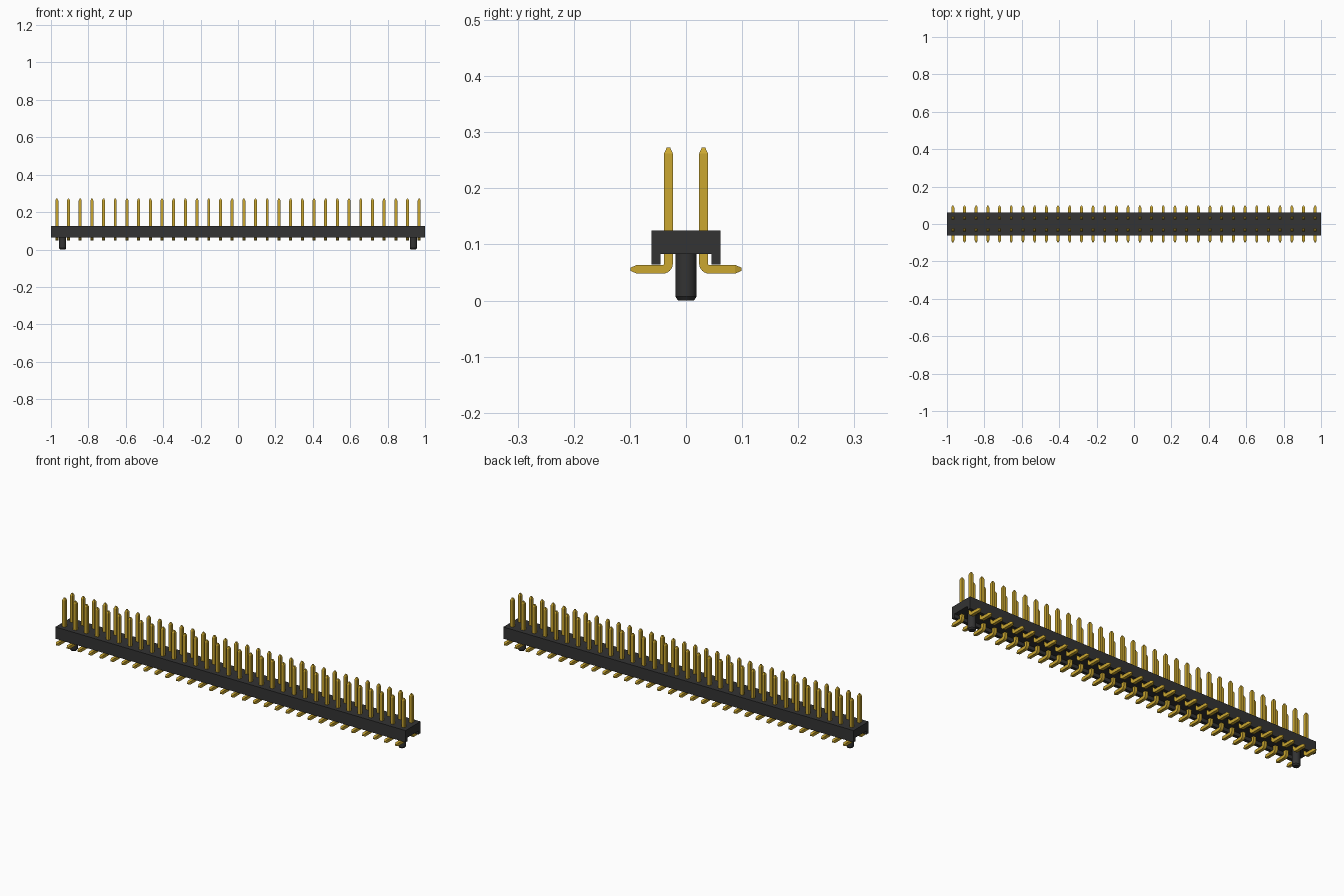
import bpy
import bmesh
import math

cube = bpy.data.objects.get("Cube")
if cube:
    bpy.data.objects.remove(cube, do_unlink=True)

COLUMNS = 32
PITCH = 2 / COLUMNS
ROW_Y = PITCH / 2


def make_material(name, rgb):
    mat = bpy.data.materials.new(name)
    mat.use_nodes = True
    colour = (*rgb, 1)
    mat.diffuse_color = colour
    mat.node_tree.nodes["Principled BSDF"].inputs["Base Color"].default_value = colour
    return mat


def mesh_from_rings(name, rings, mat):
    """Skin a list of equal-sized point loops and cap both ends."""
    bm = bmesh.new()
    loops = [[bm.verts.new(p) for p in ring] for ring in rings]
    for a, b in zip(loops, loops[1:]):
        for i in range(len(a)):
            j = (i + 1) % len(a)
            bm.faces.new((a[i], a[j], b[j], b[i]))
    bm.faces.new(loops[0])
    bm.faces.new(loops[-1])
    bmesh.ops.recalc_face_normals(bm, faces=bm.faces)
    mesh = bpy.data.meshes.new(name)
    bm.to_mesh(mesh)
    bm.free()
    mesh.materials.append(mat)
    return mesh


def add_object(name, mesh, location=(0, 0, 0), turn=0):
    obj = bpy.data.objects.new(name, mesh)
    obj.location = location
    obj.rotation_euler.z = turn
    bpy.context.collection.objects.link(obj)
    return obj


plastic = make_material("black plastic", (0.033, 0.033, 0.033))
gold = make_material("gold", (0.6, 0.39, 0.03))

# Housing: channel section with an open underside, run along x
half_y, top, recess, rail_z, rail_y = 0.0615, 0.125, 0.083, 0.0645, 0.0455
half_section = [(half_y, top), (half_y, rail_z), (rail_y, rail_z), (rail_y, recess)]
section = half_section + [(-y, z) for y, z in reversed(half_section)]
add_object("housing", mesh_from_rings(
    "housing", [[(x, y, z) for y, z in section] for x in (-1, 1)], plastic))

# Locating pegs: round, with a chamfered foot
peg_profile = [(0.014, 0), (0.019, 0.007), (0.019, recess + 0.005)]
SIDES = 24
angles = [2 * math.pi * i / SIDES for i in range(SIDES)]
peg_mesh = mesh_from_rings(
    "locating_peg",
    [[(r * math.cos(a), r * math.sin(a), z) for a in angles] for r, z in peg_profile],
    plastic)
for side, sign in (("left", 1), ("right", -1)):
    peg = add_object("locating_peg_" + side, peg_mesh, (sign * (1 - PITCH), 0, 0))
    bpy.context.view_layer.objects.active = peg
    peg.select_set(True)
bpy.ops.object.shade_smooth_by_angle(angle=math.radians(30))

# Pin: square wire swept down from its tip, round the bend and out along +y
HALF, TIP, BEND = 0.0078, 0.003, 0.0102
foot_z, pin_top, foot_end = 0.0558, 0.273, 0.0985 - ROW_Y
# each station is y, z, bend angle, half width
stations = [(0, pin_top, 0, TIP), (0, pin_top - 0.011, 0, HALF)]
for i in range(7):
    a = math.pi / 2 * i / 6
    stations.append((BEND * (1 - math.cos(a)), foot_z + BEND * (1 - math.sin(a)), a, HALF))
stations += [(foot_end - 0.011, foot_z, math.pi / 2, HALF),
             (foot_end, foot_z, math.pi / 2, TIP)]
rings = []
for y, z, a, h in stations:
    ny, nz = math.cos(a), math.sin(a)
    rings.append([(sx * h, y + sn * h * ny, z + sn * h * nz)
                  for sx, sn in ((-1, -1), (1, -1), (1, 1), (-1, 1))])
pin_mesh = mesh_from_rings("pin", rings, gold)

# Two mirrored rows of pins
for i in range(COLUMNS):
    x = (i + 0.5) * PITCH - 1
    add_object(f"back_pin_{i + 1}", pin_mesh, (x, ROW_Y, 0))
    add_object(f"front_pin_{i + 1}", pin_mesh, (x, -ROW_Y, 0), math.pi)
